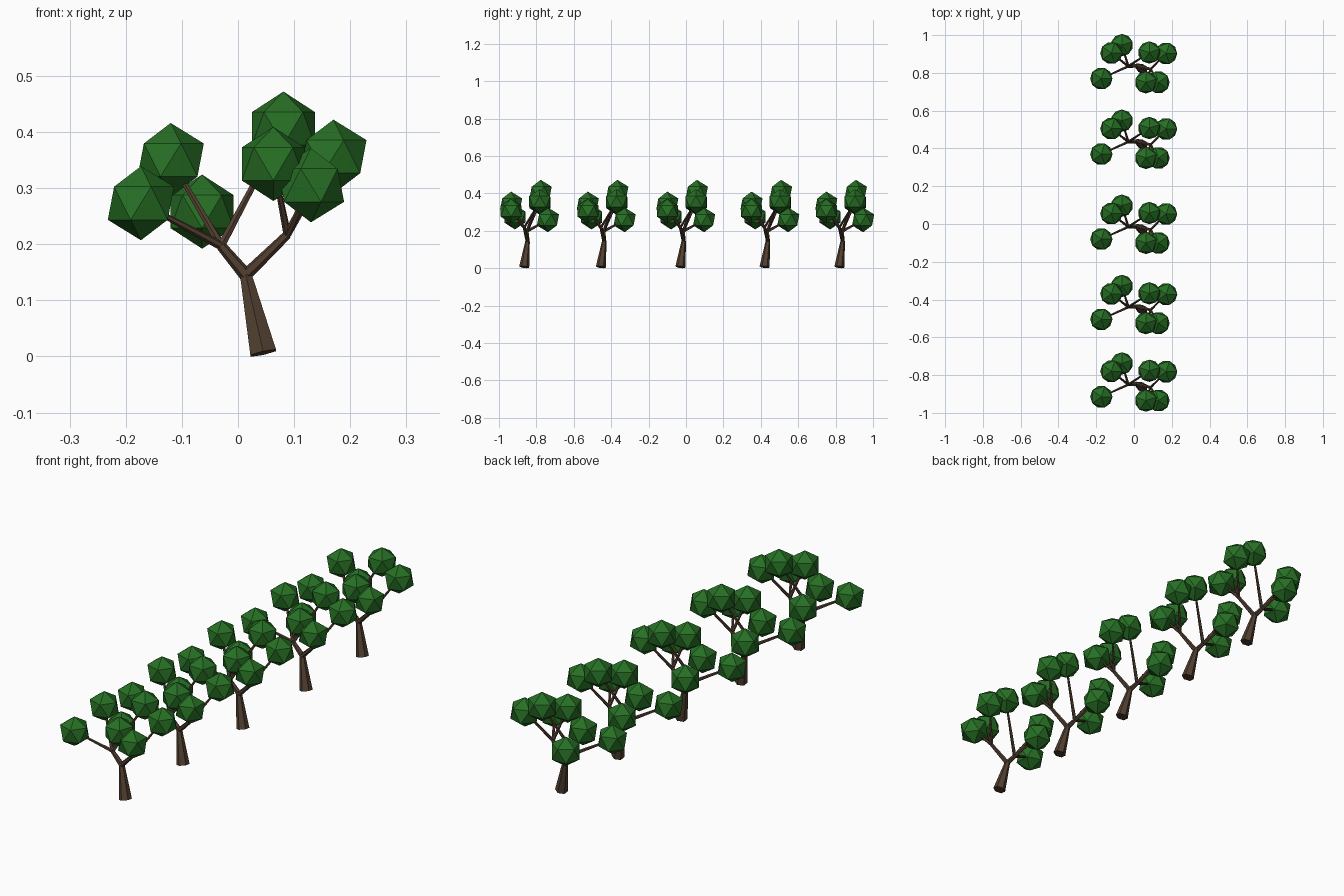
import bpy, bmesh
from math import radians
from mathutils import Vector, Matrix

if "Cube" in bpy.data.objects:
    bpy.data.objects.remove(bpy.data.objects["Cube"])


def material(name, color):
    m = bpy.data.materials.new(name)
    m.diffuse_color = color
    m.use_nodes = True
    m.node_tree.nodes["Principled BSDF"].inputs["Base Color"].default_value = m.diffuse_color
    return m


bark = material("bark", (0.085, 0.05, 0.03, 1))
leaf = material("leaf", (0.02, 0.16, 0.018, 1))


def limb(bm, a, b, r1, r2, sides=6):
    """Tapered low-poly limb from a to b."""
    a, b = Vector(a), Vector(b)
    d = b - a
    rot = d.to_track_quat('Z', 'Y').to_matrix().to_4x4()
    bmesh.ops.create_cone(bm, cap_ends=True, segments=sides, radius1=r1, radius2=r2,
                          depth=d.length, matrix=Matrix.Translation((a + b) / 2) @ rot)


def finish(bm, name, mat):
    me = bpy.data.meshes.new(name)
    bm.to_mesh(me)
    bm.free()
    me.materials.append(mat)
    return me


# Leaf clumps: centre and turn about z
left_clumps = [((-0.12, 0.055, 0.35), 0), ((-0.173, -0.08, 0.273), 0), ((-0.064, 0.097, 0.258), 90)]
high_clump = ((0.081, 0.058, 0.406), 90)
right_clumps = [((0.063, -0.1, 0.343), 90), ((0.17, 0.053, 0.356), 0), ((0.13, -0.1, 0.305), 36)]

# Trunk and branches
base, crotch = (0.045, -0.03, 0.006), (0.014, -0.012, 0.145)
left_fork, right_fork = (-0.03, -0.015, 0.197), (0.088, -0.03, 0.217)
bm = bmesh.new()
limb(bm, base, crotch, 0.027, 0.012)
limb(bm, crotch, left_fork, 0.012, 0.009)
limb(bm, crotch, right_fork, 0.011, 0.008)
for c, _ in left_clumps + [high_clump]:
    limb(bm, left_fork, c, 0.008, 0.004)
for c, _ in right_clumps:
    limb(bm, right_fork, c, 0.007, 0.004)
wood = finish(bm, "trunk_and_branches", bark)

# Foliage
bm = bmesh.new()
for c, turn in left_clumps + [high_clump] + right_clumps:
    bmesh.ops.create_icosphere(bm, subdivisions=1, radius=0.066,
                               matrix=Matrix.Translation(c) @ Matrix.Rotation(radians(turn), 4, 'Z'))
foliage = finish(bm, "foliage", leaf)

# Row of five trees
for i, y in enumerate((-0.835, -0.425, 0.0, 0.45, 0.85)):
    for me in (wood, foliage):
        ob = bpy.data.objects.new(f"{me.name}_{i + 1}", me)
        ob.location.y = y
        bpy.context.collection.objects.link(ob)
